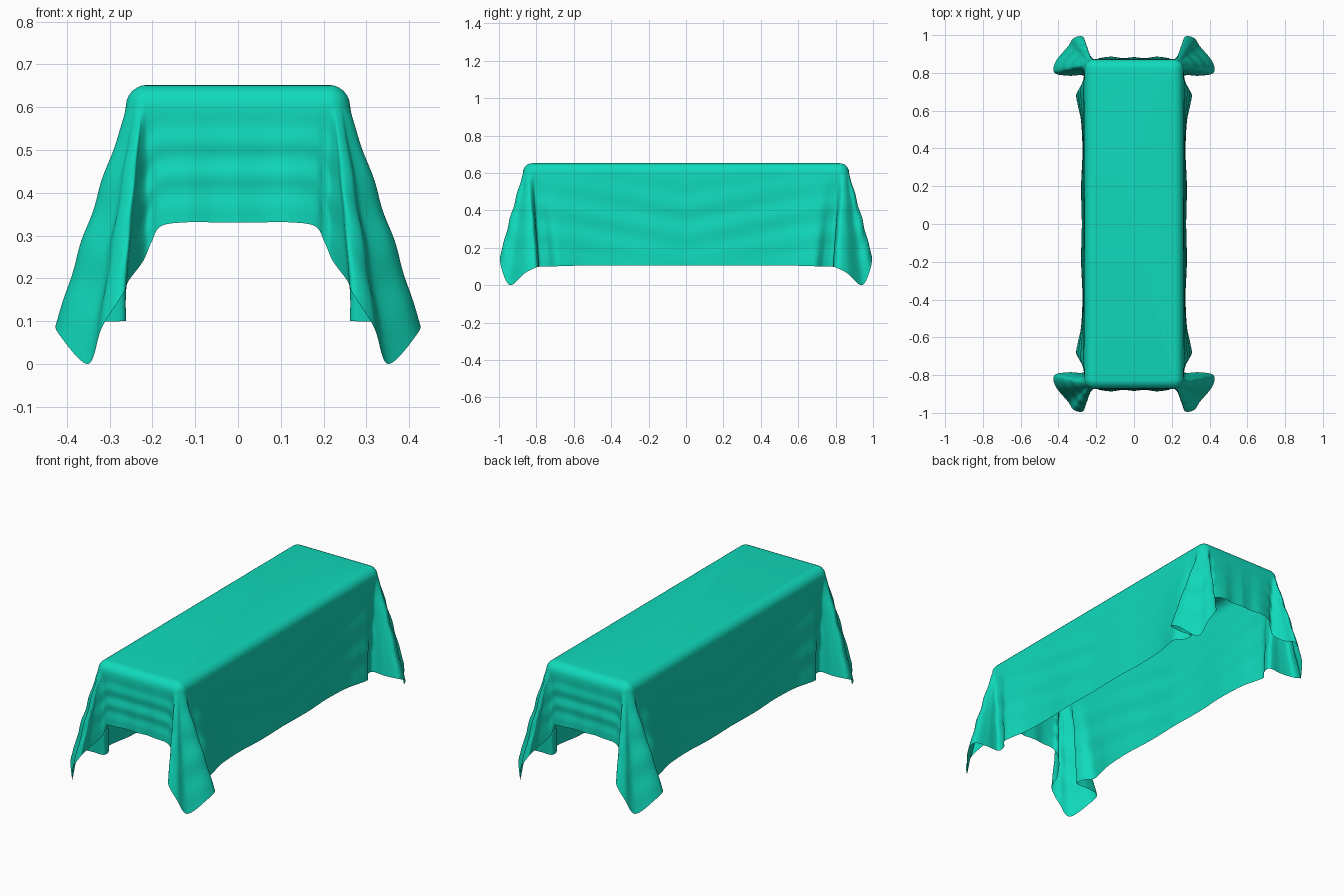
import bpy, bmesh, math

if "Cube" in bpy.data.objects:
    bpy.data.objects.remove(bpy.data.objects["Cube"])

TOP, EDGE = 0.652, 0.05          # cloth top height, soft edge radius
HX, HY, CR = 0.262, 0.872, 0.05  # outline half sizes and corner radius
ROWS, SUB = 26, 9

# One quarter of the skirt, middle of long side -> middle of short end:
# hem x, y, z and the place (x, y) on the top outline it hangs from
KEYS = [
    (0.276, 0.00, 0.105, 0.262, 0.00),
    (0.280, 0.20, 0.105, 0.262, 0.20),
    (0.273, 0.38, 0.106, 0.262, 0.38),
    (0.280, 0.54, 0.105, 0.262, 0.55),
    (0.298, 0.63, 0.103, 0.262, 0.67),
    (0.305, 0.69, 0.101, 0.262, 0.74),
    (0.270, 0.735, 0.10, 0.262, 0.79),
    (0.268, 0.785, 0.10, 0.262, 0.815),
    (0.345, 0.785, 0.098, 0.262, 0.830),
    (0.420, 0.800, 0.095, 0.258, 0.845),
    (0.415, 0.860, 0.065, 0.252, 0.856),
    (0.350, 0.940, 0.000, 0.245, 0.862),
    (0.318, 0.985, 0.085, 0.240, 0.867),
    (0.268, 0.990, 0.165, 0.228, 0.872),
    (0.255, 0.930, 0.195, 0.220, 0.872),
    (0.222, 0.872, 0.240, 0.213, 0.872),
    (0.202, 0.866, 0.285, 0.200, 0.872),
    (0.180, 0.878, 0.322, 0.180, 0.872),
    (0.120, 0.886, 0.331, 0.120, 0.872),
    (0.060, 0.878, 0.331, 0.060, 0.872),
    (0.000, 0.884, 0.331, 0.000, 0.872),
]


def spline(p0, p1, p2, p3, t):
    return [0.5 * (2 * b + (c - a) * t + (2 * a - 5 * b + 4 * c - d) * t * t
                   + (3 * b - a - 3 * c + d) * t ** 3)
            for a, b, c, d in zip(p0, p1, p2, p3)]


def quarter():
    pts, n = [], len(KEYS)
    for i in range(n - 1):
        q = [KEYS[min(max(i + k, 0), n - 1)] for k in (-1, 0, 1, 2)]
        pts += [spline(*q, s / SUB) for s in range(SUB)]
    return pts + [list(KEYS[-1])]


def column(p):
    """Points of one strip of cloth from the flat top down to the hem."""
    hx, hy, hz, tx, ty = p
    # soften the outline corner and find its outward direction
    cx, cy = min(tx, HX - CR), min(ty, HY - CR)
    dx, dy = tx - cx, ty - cy
    d = math.hypot(dx, dy) or 1
    nx, ny = dx / d, dy / d
    ox, oy = cx + nx * CR, cy + ny * CR
    col = []
    for k in range(7):
        a = k / 6 * math.pi / 2
        r = EDGE * (math.sin(a) - 1)
        col.append((ox + nx * r, oy + ny * r, TOP - EDGE * (1 - math.cos(a))))
    z0 = TOP - EDGE
    for k in range(1, ROWS + 1):
        t = k / ROWS
        ripple = 0.003 * math.sin(t * 21 + hy * 9) * t * (1 - t) * 4
        w = t + 0.10 * t * (1 - t)
        col.append((ox + (hx - ox) * w + nx * ripple,
                    oy + (hy - oy) * w + ny * ripple,
                    z0 + (max(hz, 0) - z0) * t))
    return col


# Mirror the quarter into a full loop of strips
cols = [column(p) for p in quarter()]
loop = []
for sx, sy, rev in ((1, 1, False), (-1, 1, True), (-1, -1, False), (1, -1, True)):
    part = cols[::-1] if rev else cols
    loop += [[(sx * x, sy * y, z) for x, y, z in c] for c in part[:-1]]

bm = bmesh.new()
grid = [[bm.verts.new(v) for v in c] for c in loop]
for i, a in enumerate(grid):
    b = grid[(i + 1) % len(grid)]
    for k in range(len(a) - 1):
        bm.faces.new((a[k], a[k + 1], b[k + 1], b[k]))
bm.faces.new([c[0] for c in grid])
bmesh.ops.remove_doubles(bm, verts=bm.verts, dist=0.00005)
bmesh.ops.recalc_face_normals(bm, faces=bm.faces)
if max(bm.faces, key=lambda f: f.calc_area()).normal.z < 0:
    bmesh.ops.reverse_faces(bm, faces=bm.faces)

# Draped cloth object
me = bpy.data.meshes.new("tablecloth")
bm.to_mesh(me)
bm.free()
me.shade_smooth()
cloth = bpy.data.objects.new("tablecloth", me)
bpy.context.collection.objects.link(cloth)

mat = bpy.data.materials.new("teal_cloth")
mat.diffuse_color = (0.005, 0.70, 0.50, 1)
mat.use_nodes = True
mat.node_tree.nodes["Principled BSDF"].inputs["Base Color"].default_value = mat.diffuse_color
me.materials.append(mat)
